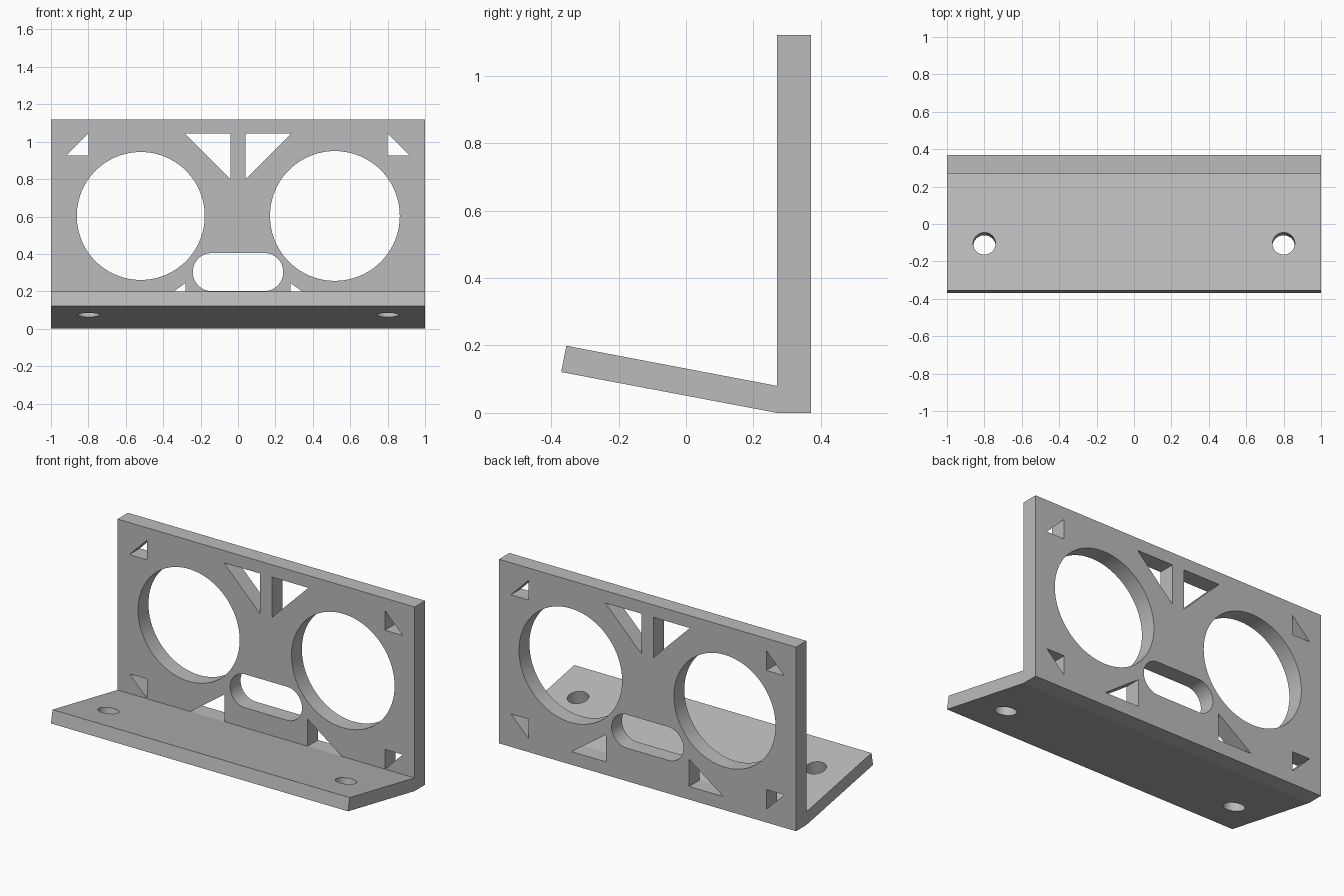
import bpy
import bmesh
from math import cos, sin, pi, radians, atan2
from mathutils import Matrix

if "Cube" in bpy.data.objects:
    bpy.data.objects.remove(bpy.data.objects["Cube"], do_unlink=True)

WALL_FRONT, WALL_BACK, HEIGHT = 0.27, 0.37, 1.12

grey = bpy.data.materials.new("plain grey")
grey.use_nodes = True
colour = (0.5, 0.5, 0.5, 1)
grey.diffuse_color = colour
grey.node_tree.nodes["Principled BSDF"].inputs["Base Color"].default_value = colour


def arc(cx, cz, r, start, end, steps):
    angles = [radians(start + (end - start) * i / steps) for i in range(steps + 1)]
    return [(cx + r * cos(a), cz + r * sin(a)) for a in angles]


def circle(cx, cz, r, steps=96):
    return arc(cx, cz, r, 0, 360, steps)[:-1]


def finish(obj):
    """Weld, orient and shade one finished part."""
    bm = bmesh.new()
    bm.from_mesh(obj.data)
    bmesh.ops.remove_doubles(bm, verts=bm.verts, dist=0.0001)
    bmesh.ops.recalc_face_normals(bm, faces=bm.faces)
    bm.to_mesh(obj.data)
    bm.free()
    obj.data.materials.clear()
    obj.data.materials.append(grey)
    bpy.ops.object.select_all(action="DESELECT")
    obj.select_set(True)
    bpy.context.view_layer.objects.active = obj
    bpy.ops.object.shade_smooth_by_angle(angle=radians(30))


# Upright wall: one outline with cut-outs, extruded to its thickness
outlines = [[(-1, 0), (1, 0), (1, HEIGHT), (-1, HEIGHT)]]
outlines.append(circle(-0.52, 0.603, 0.342))
outlines.append(circle(0.518, 0.603, 0.347))
outlines.append(arc(0.14, 0.303, 0.102, -90, 90, 32)
                + arc(-0.14, 0.303, 0.102, 90, 270, 32))
triangles = [
    [(0.8, 0.925), (0.92, 0.925), (0.8, 1.045)],    # upper corner
    [(0.04, 0.8), (0.285, 1.045), (0.04, 1.045)],   # upper centre
    [(0.28, 0.08), (0.51, 0.08), (0.28, 0.245)],    # beside the slot
    [(0.8, 0.08), (0.92, 0.2), (0.8, 0.2)],         # lower corner
]
for tri in triangles:
    for side in (1, -1):
        outlines.append([(side * x, z) for x, z in tri])

curve = bpy.data.curves.new("wall_outline", "CURVE")
curve.dimensions = "2D"
curve.fill_mode = "BOTH"
curve.extrude = (WALL_BACK - WALL_FRONT) / 2
for points in outlines:
    spline = curve.splines.new("POLY")
    spline.points.add(len(points) - 1)
    for p, (x, z) in zip(spline.points, points):
        p.co = (x, z, 0, 1)
    spline.use_cyclic_u = True
wall = bpy.data.objects.new("upright_wall", curve)
bpy.context.collection.objects.link(wall)
bpy.ops.object.select_all(action="DESELECT")
wall.select_set(True)
bpy.context.view_layer.objects.active = wall
bpy.ops.object.convert(target="MESH")
wall = bpy.context.view_layer.objects.active
wall.data.transform(Matrix.Translation((0, (WALL_FRONT + WALL_BACK) / 2, 0))
                    @ Matrix.Rotation(pi / 2, 4, "X"))
finish(wall)

# Tilted flange: side profile extruded across the width
profile = [(-0.37, 0.121), (WALL_FRONT, 0), (WALL_FRONT, 0.08), (-0.355, 0.199)]
bm = bmesh.new()
face = bm.faces.new([bm.verts.new((-1, y, z)) for y, z in profile])
ext = bmesh.ops.extrude_face_region(bm, geom=[face])
bmesh.ops.translate(bm, vec=(2, 0, 0),
                    verts=[v for v in ext["geom"] if isinstance(v, bmesh.types.BMVert)])
bmesh.ops.recalc_face_normals(bm, faces=bm.faces)
mesh = bpy.data.meshes.new("tilted_flange")
bm.to_mesh(mesh)
bm.free()
flange = bpy.data.objects.new("tilted_flange", mesh)
bpy.context.collection.objects.link(flange)

# Screw holes drilled square to the flange
tilt = -atan2(0.119, 0.625)
for side, name in ((1, "left"), (-1, "right")):
    bpy.ops.mesh.primitive_cylinder_add(vertices=64, radius=0.06, depth=0.4,
                                        location=(side * 0.8, -0.112, 0.112),
                                        rotation=(tilt, 0, 0))
    cutter = bpy.context.object
    cutter.name = name + "_hole_cutter"
    cutter.hide_render = True
    mod = flange.modifiers.new(name + "_hole", "BOOLEAN")
    mod.operation = "DIFFERENCE"
    mod.solver = "EXACT"
    mod.object = cutter
    bpy.context.view_layer.objects.active = flange
    bpy.ops.object.modifier_apply(modifier=mod.name)
    bpy.data.objects.remove(cutter, do_unlink=True)
finish(flange)
